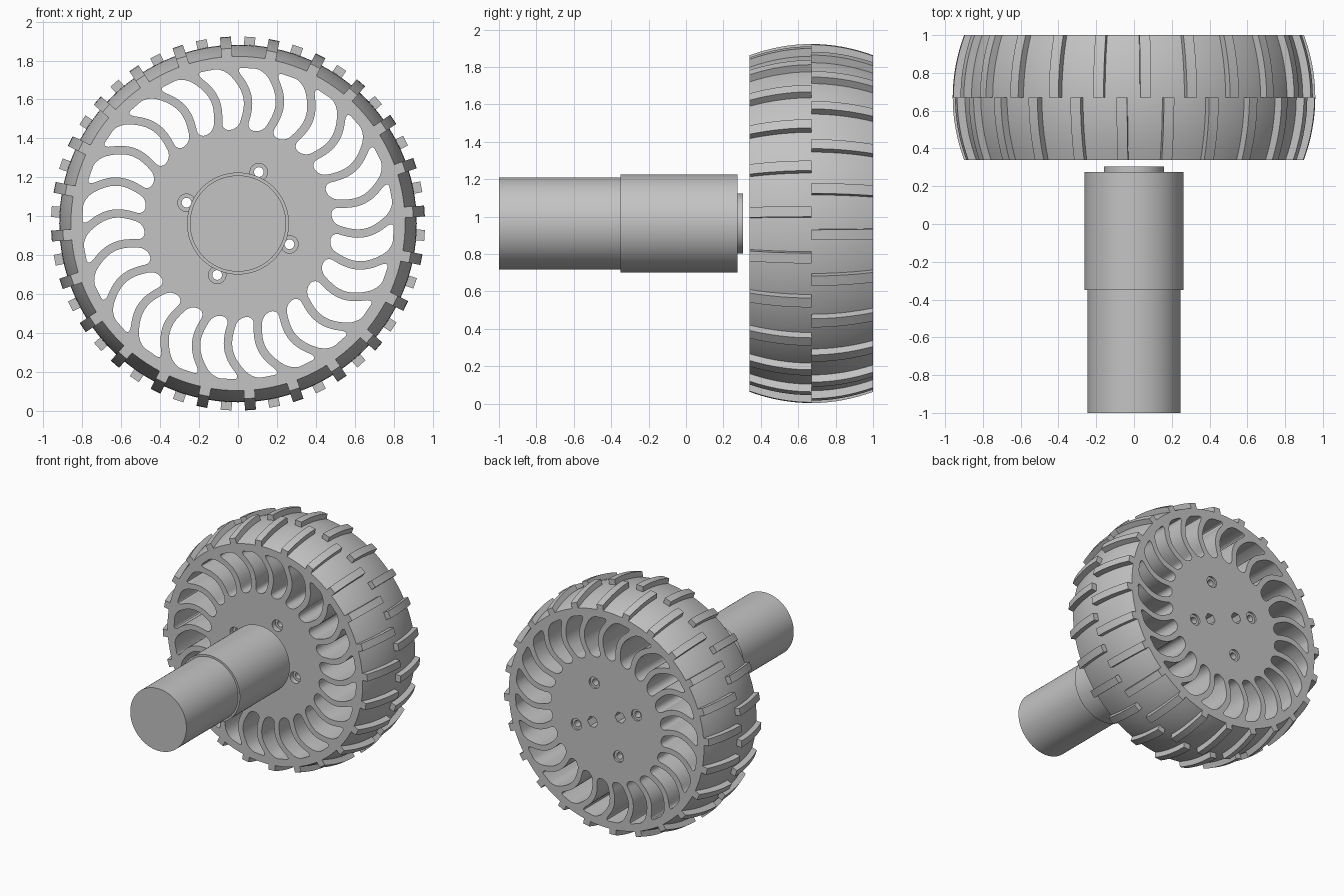
import bpy, bmesh
from math import sin, cos, pi, radians, sqrt
from mathutils import Matrix

cube = bpy.data.objects.get("Cube")
if cube:
    bpy.data.objects.remove(cube)

AXIS_Z = 0.963
MID, HALF = 0.67, 0.33
COUNT = 24
STEP = 2 * pi / COUNT

grey = bpy.data.materials.new("plain_grey")
grey.use_nodes = True
grey.diffuse_color = (0.55, 0.55, 0.55, 1)
grey.node_tree.nodes["Principled BSDF"].inputs["Base Color"].default_value = (0.55, 0.55, 0.55, 1)


def activate(obj):
    bpy.ops.object.select_all(action='DESELECT')
    obj.select_set(True)
    bpy.context.view_layer.objects.active = obj


def finish(name, bm):
    """Turn a bmesh into a smooth-by-angle object."""
    bmesh.ops.recalc_face_normals(bm, faces=bm.faces)
    mesh = bpy.data.meshes.new(name)
    bm.to_mesh(mesh)
    bm.free()
    mesh.materials.append(grey)
    obj = bpy.data.objects.new(name, mesh)
    bpy.context.collection.objects.link(obj)
    activate(obj)
    bpy.ops.object.shade_smooth_by_angle(angle=radians(30))


def lathe(name, profile, closed=False, steps=96, centre=(0, AXIS_Z)):
    """Spin (radius, y) points round an axis parallel to y."""
    bm = bmesh.new()
    verts = [bm.verts.new((r, y, 0)) for r, y in profile]
    pairs = list(zip(verts, verts[1:])) + ([(verts[-1], verts[0])] if closed else [])
    edges = [bm.edges.new(p) for p in pairs]
    bmesh.ops.spin(bm, geom=verts + edges, cent=(0, 0, 0), axis=(0, 1, 0),
                   angle=2 * pi, steps=steps, use_merge=True)
    bmesh.ops.remove_doubles(bm, verts=bm.verts, dist=1e-5)
    bmesh.ops.translate(bm, verts=bm.verts, vec=(centre[0], 0, centre[1]))
    finish(name, bm)


def polar(r, a):
    return r * cos(a), r * sin(a)


def circle(r, n, cx=0, cy=0):
    return [(cx + r * cos(2 * pi * i / n), cy + r * sin(2 * pi * i / n)) for i in range(n)]


# Wheel core: flat disc with wavy spoke openings and bolt holes
R_IN, R_OUT, SPOKE = 0.482, 0.80, 0.043


def bend(r):
    """Clockwise lead of a spoke at radius r."""
    t = (r - R_IN) / (R_OUT - R_IN)
    return radians(5 * sin(pi * t) - 6 * t)


def rounding(d, rho):
    return rho - sqrt(rho * rho - (rho - d) ** 2) if d < rho else 0


def opening(angle, n=22):
    left, right = [], []
    for i in range(n + 1):
        r = R_IN + (R_OUT - R_IN) * (1 - cos(pi * i / n)) / 2
        # keep the spoke equally thick where it leans
        lean = r * (bend(r + 0.001) - bend(r - 0.001)) / 0.002
        half = r * STEP / 2 - SPOKE / 2 * sqrt(1 + lean * lean)
        half -= rounding(r - R_IN, 0.04) + rounding(R_OUT - r, 0.04)
        mid = angle - bend(r)
        left.append(polar(r, mid + half / r))
        right.append(polar(r, mid - half / r))
    return left + right[::-1]


bolts = [polar(0.285, radians(68 + 90 * k)) for k in range(4)]
pins = [polar(0.13, radians(a)) for a in (158, 338)]
loops = [circle(0.85, 96)]
loops += [opening(pi / 2 + radians(5) + k * STEP) for k in range(COUNT)]
loops += [circle(0.045, 24, *p) for p in bolts]
loops += [circle(0.045, 6, *p) for p in pins]

curve = bpy.data.curves.new("wheel_core", 'CURVE')
curve.dimensions = '2D'
curve.fill_mode = 'BOTH'
curve.extrude = HALF
for pts in loops:
    spline = curve.splines.new('POLY')
    spline.points.add(len(pts) - 1)
    for p, (x, y) in zip(spline.points, pts):
        p.co = (x, y, 0, 1)
    spline.use_cyclic_u = True
curve.materials.append(grey)
core = bpy.data.objects.new("wheel_core", curve)
core.matrix_world = Matrix.Translation((0, MID, AXIS_Z)) @ Matrix.Rotation(pi / 2, 4, 'X')
bpy.context.collection.objects.link(core)
activate(core)
bpy.ops.object.convert(target='MESH')
bpy.ops.object.shade_smooth_by_angle(angle=radians(30))

# Recessed collars in the bolt holes
for x, z in bolts:
    lathe("bolt_collar", [(0.025, MID - 0.29), (0.046, MID - 0.29),
                          (0.046, MID + 0.315), (0.025, MID + 0.315)],
          True, 24, (x, AXIS_Z + z))


# Crowned tyre
def crown(y):
    return 0.96 - 0.06 * ((y - MID) / HALF) ** 2


ys = [MID - HALF + 2 * HALF * i / 16 for i in range(17)]
lathe("tyre", [(0.845, ys[0])] + [(crown(y) - 0.042, y) for y in ys] + [(0.845, ys[-1])], True, 120)


# Two staggered rows of tread lugs
def lug_row(name, y0, y1, phase):
    bm = bmesh.new()
    w = 0.028
    for k in range(COUNT):
        rot = Matrix.Translation((0, 0, AXIS_Z)) @ Matrix.Rotation(-(phase + k * STEP), 4, 'Y')
        rings = []
        for i in range(9):
            y = y0 + (y1 - y0) * i / 8
            r = crown(y)
            sect = [(r - 0.06, -w), (r, -w), (r, w), (r - 0.06, w)]
            rings.append([bm.verts.new(rot @ Matrix.Translation((x, y, z)).translation) for x, z in sect])
        for a, b in zip(rings, rings[1:]):
            for j in range(4):
                bm.faces.new((a[j], a[j - 1], b[j - 1], b[j]))
        bm.faces.new(rings[0])
        bm.faces.new(rings[-1])
    finish(name, bm)


lug_row("front_tread_lugs", MID - HALF, MID, 0.067)
lug_row("back_tread_lugs", MID, MID + HALF, 0.067 - STEP / 2)

# Motor, gearbox and output boss
lathe("motor_body", [(0, -1), (0.247, -1), (0.247, -0.34), (0, -0.34)])
lathe("gearbox", [(0, -0.35), (0.262, -0.35), (0.262, 0.275), (0, 0.275)])
lathe("output_boss", [(0, 0.27), (0.16, 0.27), (0.16, 0.305), (0, 0.305)])
